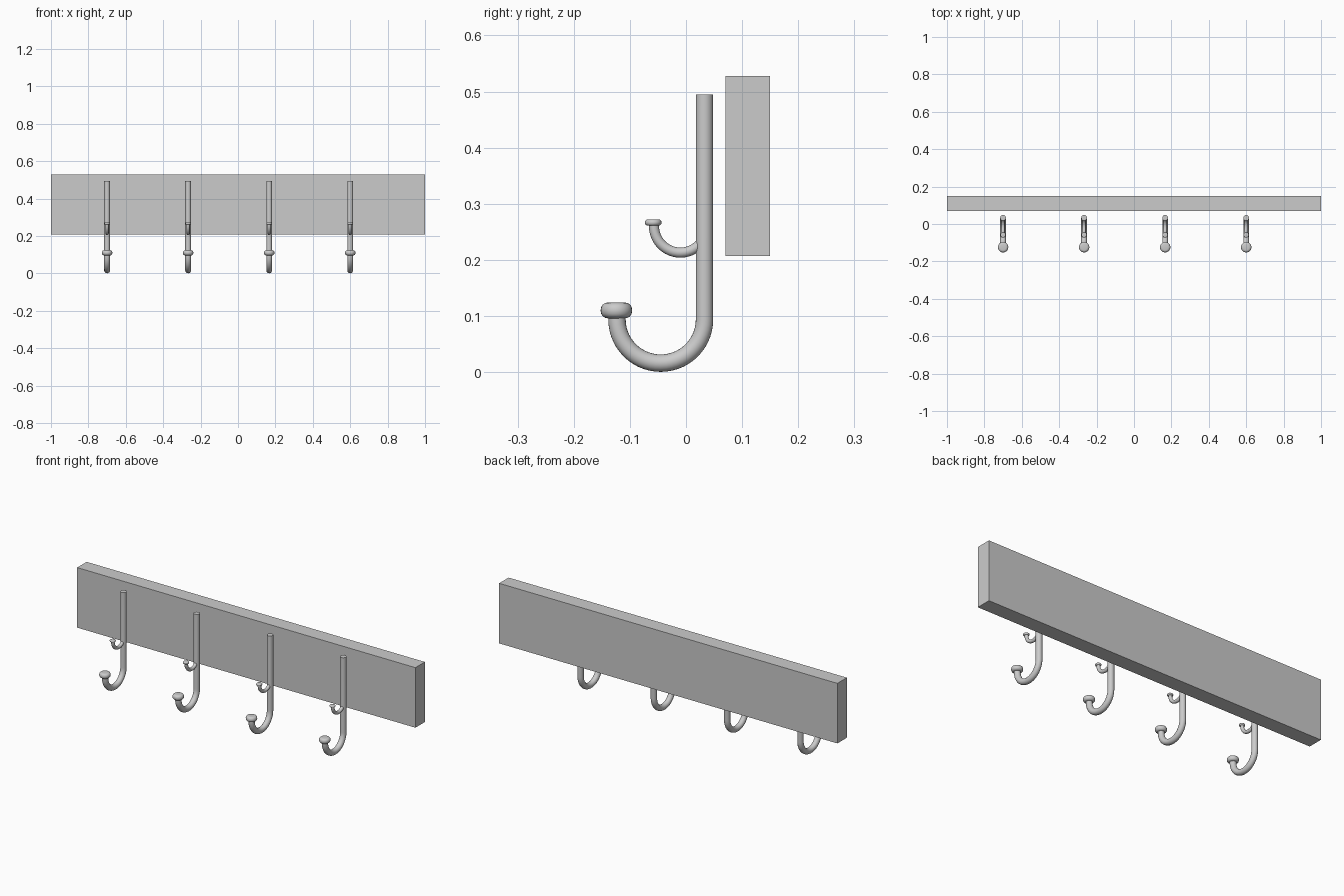
import bpy, bmesh
from math import sin, cos, pi, radians
from mathutils import Vector

if "Cube" in bpy.data.objects:
    bpy.data.objects.remove(bpy.data.objects["Cube"])


def finish(bm, name, x=0.0, smooth=True):
    bmesh.ops.recalc_face_normals(bm, faces=bm.faces)
    me = bpy.data.meshes.new(name)
    bm.to_mesh(me)
    bm.free()
    ob = bpy.data.objects.new(name, me)
    ob.location.x = x
    bpy.context.collection.objects.link(ob)
    if smooth:
        bpy.ops.object.select_all(action='DESELECT')
        ob.select_set(True)
        bpy.context.view_layer.objects.active = ob
        bpy.ops.object.shade_smooth_by_angle(angle=radians(40))
    return ob


def skin(bm, rings):
    """Join successive vertex rings and close both ends."""
    n = len(rings[0])
    for a, b in zip(rings, rings[1:]):
        for i in range(n):
            j = (i + 1) % n
            bm.faces.new((a[i], a[j], b[j], b[i]))
    bm.faces.new(rings[0])
    bm.faces.new(rings[-1])


def tube(name, path, r, x, n=20):
    """Round bar swept along a (y, z) path."""
    bm = bmesh.new()
    pts = [Vector((0, y, z)) for y, z in path]
    side = Vector((1, 0, 0))
    rings = []
    for i, p in enumerate(pts):
        t = (pts[min(i + 1, len(pts) - 1)] - pts[max(i - 1, 0)]).normalized()
        out = side.cross(t)
        rings.append([bm.verts.new(p + r * (cos(a) * side + sin(a) * out))
                      for a in (2 * pi * k / n for k in range(n))])
    skin(bm, rings)
    return finish(bm, name, x)


def knob(name, y, z0, z1, r, round_r, x, n=24, steps=8):
    """Flat disc with a rounded rim."""
    bm = bmesh.new()
    prof = []
    for zc, start in ((z0 + round_r, -pi / 2), (z1 - round_r, 0)):
        for k in range(steps // 2 + 1):
            a = start + pi / 2 * k / (steps // 2)
            prof.append((r - round_r + round_r * cos(a), zc + round_r * sin(a)))
    rings = [[bm.verts.new((pr * cos(2 * pi * k / n), y + pr * sin(2 * pi * k / n), pz))
              for k in range(n)] for pr, pz in prof]
    skin(bm, rings)
    return finish(bm, name, x)


def arc(cy, cz, r, a0, a1, steps):
    angles = [radians(a0 + (a1 - a0) * k / steps) for k in range(steps + 1)]
    return [(cy + r * cos(a), cz + r * sin(a)) for a in angles]


# Wall board
bm = bmesh.new()
bmesh.ops.create_cube(bm, size=1)
for v in bm.verts:
    v.co = Vector((v.co.x * 2, 0.11 + v.co.y * 0.08, 0.3675 + v.co.z * 0.321))
finish(bm, "board", smooth=False)

# Four double hooks
large_path = [(0.033, 0.495)] + arc(-0.045, 0.094, 0.078, 0, -180, 28) + [(-0.123, 0.1)]
small_path = arc(-0.01, 0.26, 0.047, -28, -180, 20) + [(-0.057, 0.264)]
for i in range(4):
    x = -0.7 + i * 1.3 / 3
    tube(f"large_hook_{i + 1}", large_path, 0.0155, x)
    knob(f"large_knob_{i + 1}", -0.124, 0.096, 0.124, 0.028, 0.0125, x)
    tube(f"small_hook_{i + 1}", small_path, 0.009, x, n=16)
    knob(f"small_knob_{i + 1}", -0.0585, 0.261, 0.272, 0.0148, 0.005, x, n=20)
